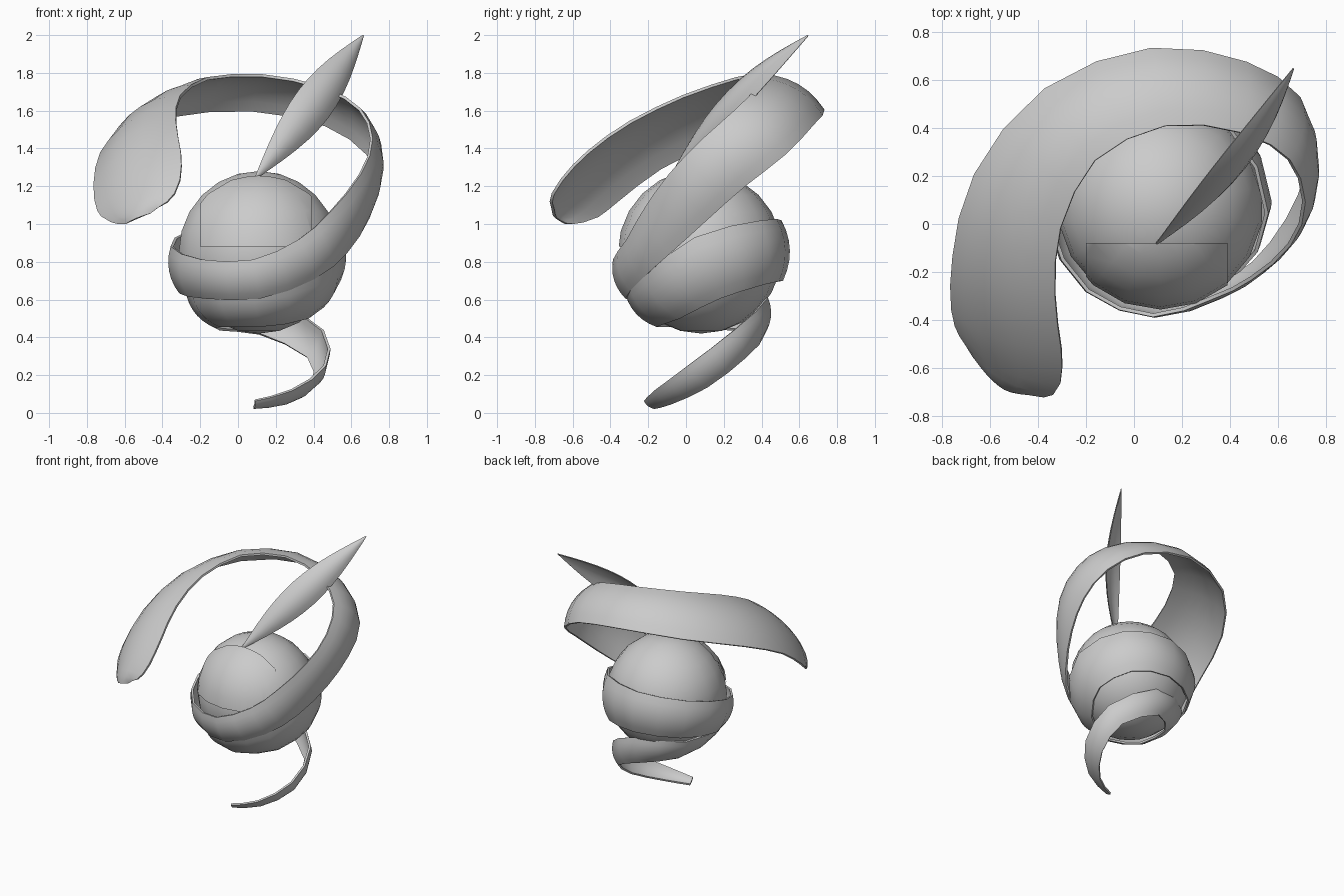
import bpy, bmesh, math
from mathutils import Vector, Matrix

default_cube = bpy.data.objects.get("Cube")
if default_cube:
    bpy.data.objects.remove(default_cube, do_unlink=True)

CENTRE = Vector((0.11, 0.08, 0.85))
RADIUS = 0.43

grey = bpy.data.materials.new("soft grey")
grey.use_nodes = True
grey.diffuse_color = (0.6, 0.6, 0.6, 1)
grey.node_tree.nodes["Principled BSDF"].inputs["Base Color"].default_value = grey.diffuse_color


def finish(name, bm, thickness=0):
    """Turn a bmesh into a smooth shaded object, optionally thickened inward."""
    mesh = bpy.data.meshes.new(name)
    bm.to_mesh(mesh)
    bm.free()
    mesh.materials.append(grey)
    obj = bpy.data.objects.new(name, mesh)
    bpy.context.collection.objects.link(obj)
    bpy.ops.object.select_all(action='DESELECT')
    obj.select_set(True)
    bpy.context.view_layer.objects.active = obj
    if thickness:
        solid = obj.modifiers.new("thickness", 'SOLIDIFY')
        solid.thickness = thickness
        solid.offset = -1
        bpy.ops.object.modifier_apply(modifier=solid.name)
    bpy.ops.object.shade_smooth_by_angle(angle=math.radians(45))
    return obj


def catmull(points, steps):
    """Smooth a list of number tuples through every given point."""
    padded = [points[0]] + points + [points[-1]]
    result = []
    for quad in zip(padded, padded[1:], padded[2:], padded[3:]):
        for k in range(steps):
            t = k / steps
            result.append([b + (c - a) * t / 2
                           + (a * 2 - b * 5 + c * 4 - d) * t * t / 2
                           + (b * 3 - a - c * 3 + d) * t ** 3 / 2
                           for a, b, c, d in zip(*quad)])
    return result + [points[-1]]


def arched_strip(name, path, sag, thickness, across=6):
    """Sweep an arched section along (position, half width, facing) stations."""
    bm = bmesh.new()
    rows = []
    for i, (p, half, out) in enumerate(path):
        ahead, behind = path[min(i + 1, len(path) - 1)][0], path[max(i - 1, 0)][0]
        tangent = (ahead - behind).normalized()
        out = (out - tangent * out.dot(tangent)).normalized()
        side = out.cross(tangent)
        row = []
        for j in range(across + 1):
            s = 2 * j / across - 1
            row.append(bm.verts.new(p + side * (s * half) - out * (sag * half * s * s)))
        rows.append(row)
    for r, q in zip(rows, rows[1:]):
        for j in range(across):
            bm.faces.new((r[j], q[j], q[j + 1], r[j + 1]))
    return finish(name, bm, thickness)


def ball(radius):
    bm = bmesh.new()
    bmesh.ops.create_uvsphere(bm, u_segments=18, v_segments=12, radius=radius,
                              matrix=Matrix.Translation(CENTRE))
    return bm


# Round body
finish("round_body", ball(RADIUS))

# Thin plate over the upper front of the body
bm = ball(RADIUS + 0.01)
cuts = [((0, -0.08, 0), (0, 1, 0)), ((0, 0, 0.88), (0, 0, -1)),
        ((-0.2, 0, 0), (-1, 0, 0)), ((0.39, 0, 0), (1, 0, 0))]
for place, normal in cuts:
    bmesh.ops.bisect_plane(bm, geom=bm.verts[:] + bm.edges[:] + bm.faces[:],
                           plane_co=place, plane_no=normal, clear_outer=True)
finish("front_plate", bm)

# Ribbon from the tail, around the body, to the broad end:
# x, y, z, half width, lift of the point it faces away from
ribbon = [
    (0.09, -0.2, 0.035, 0.035, -0.45), (0.28, -0.13, 0.07, 0.06, -0.45),
    (0.45, 0.06, 0.18, 0.085, -0.45), (0.43, 0.3, 0.36, 0.09, -0.4),
    (0.13, 0.45, 0.51, 0.1, -0.3), (-0.17, 0.28, 0.51, 0.11, -0.1),
    (-0.19, -0.09, 0.52, 0.12, 0), (0.1, -0.26, 0.52, 0.12, 0),
    (0.42, -0.15, 0.59, 0.15, 0), (0.565, 0.12, 0.76, 0.18, 0),
    (0.42, 0.44, 0.85, 0.17, 0), (0.08, 0.55, 0.86, 0.16, 0),
    (-0.26, 0.38, 0.82, 0.15, 0), (-0.365, 0.03, 0.75, 0.13, 0),
    (-0.2, -0.27, 0.7, 0.11, 0), (0.1, -0.38, 0.7, 0.11, 0),
    (0.38, -0.3, 0.81, 0.12, 0), (0.56, -0.18, 0.95, 0.14, 0.1),
    (0.71, 0, 1.14, 0.16, 0.25), (0.77, 0.2, 1.33, 0.17, 0.3),
    (0.71, 0.41, 1.51, 0.18, 0.2), (0.48, 0.55, 1.66, 0.18, 0.1),
    (0.1, 0.595, 1.74, 0.19, 0), (-0.29, 0.43, 1.72, 0.21, -0.05),
    (-0.52, 0.09, 1.62, 0.24, -0.25), (-0.58, -0.24, 1.47, 0.26, -0.35),
    (-0.57, -0.48, 1.3, 0.275, -0.4), (-0.55, -0.61, 1.17, 0.25, -0.4),
    (-0.55, -0.67, 1.08, 0.18, -0.4), (-0.54, -0.69, 1.03, 0.08, -0.4),
]
stations = []
for *spot, half, lift in catmull(ribbon, 2):
    p = Vector(spot)
    stations.append((p, half, p - CENTRE - Vector((0, 0, lift))))
arched_strip("winding_ribbon", stations, 0.25, 0.015)

# Pointed leaf rising from the top of the body
base, tip = Vector((0.09, -0.09, 1.24)), Vector((0.665, 0.645, 2))
leaf_front = Vector((0.5, -0.77, 0.36))
leaf = []
for i in range(13):
    swell = math.sin(math.pi * i / 12)
    p = base.lerp(tip, i / 12) + leaf_front * (0.09 * swell)
    leaf.append((p, 0.004 + 0.105 * swell, leaf_front))
arched_strip("pointed_leaf", leaf, 0.4, 0.006)
